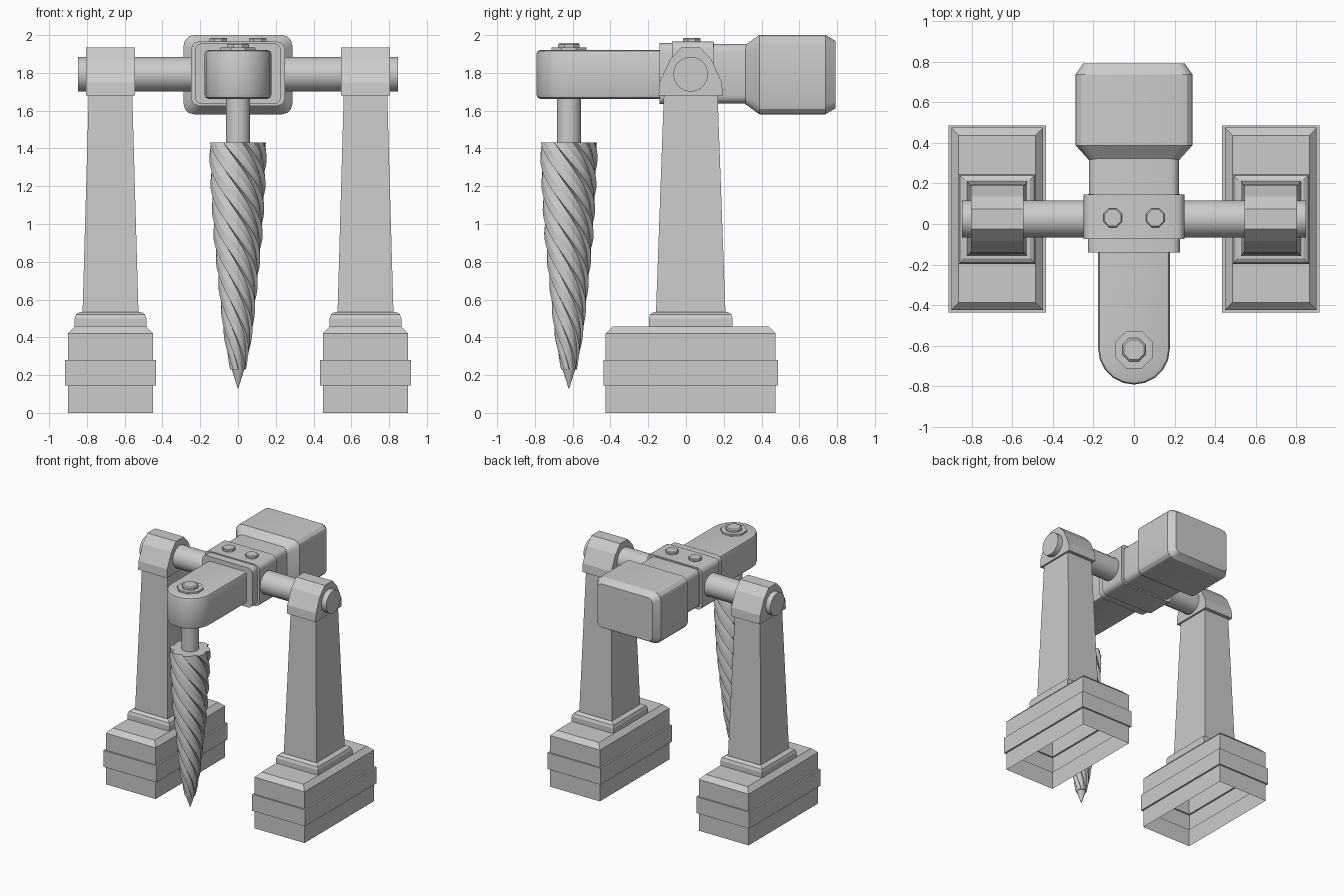
import bpy, bmesh
from math import pi, sin, cos, radians
from mathutils import Vector

if "Cube" in bpy.data.objects:
    bpy.data.objects.remove(bpy.data.objects["Cube"])

YC = 0.025   # y of the legs and cross shaft
BIT_Y = -0.62


def loft(name, rings, start=True, end=True, smooth=None):
    """Skin a list of equal-length point rings, optionally capping the ends."""
    bm = bmesh.new()
    rows = [[bm.verts.new(p) for p in r] for r in rings]
    n = len(rows[0])
    for a, b in zip(rows, rows[1:]):
        for i in range(n):
            j = (i + 1) % n
            bm.faces.new((a[i], a[j], b[j], b[i]))
    if start:
        bm.faces.new(rows[0][::-1])
    if end:
        bm.faces.new(rows[-1])
    bmesh.ops.recalc_face_normals(bm, faces=bm.faces)
    me = bpy.data.meshes.new(name)
    bm.to_mesh(me)
    bm.free()
    ob = bpy.data.objects.new(name, me)
    bpy.context.collection.objects.link(ob)
    if smooth:
        bpy.ops.object.select_all(action='DESELECT')
        ob.select_set(True)
        bpy.context.view_layer.objects.active = ob
        bpy.ops.object.shade_smooth_by_angle(angle=radians(smooth))
    return ob


def round_rect(hx, hy, r=0.0, seg=3):
    """Rounded rectangle points about the origin."""
    if r == 0:
        return [(hx, hy), (-hx, hy), (-hx, -hy), (hx, -hy)]
    pts = []
    for k, (sx, sy) in enumerate([(1, 1), (-1, 1), (-1, -1), (1, -1)]):
        for i in range(seg + 1):
            a = (k + i / seg) * pi / 2
            pts.append((sx * (hx - r) + r * cos(a), sy * (hy - r) + r * sin(a)))
    return pts


def flat_z(pts, z, cx=0, cy=0):
    return [Vector((cx + x, cy + y, z)) for x, y in pts]


def flat_y(pts, y, cz):
    return [Vector((x, y, cz + z)) for x, z in pts]


def circle(r, n):
    return [(r * cos(2 * pi * (i + .5) / n), r * sin(2 * pi * (i + .5) / n)) for i in range(n)]


def post(name, x, y, n, prof, smooth=None):
    """Vertical turned part from (radius, z) pairs."""
    return loft(name, [flat_z(circle(r, n), z, x, y) for r, z in prof], smooth=smooth)


for s, side in ((-1, "left"), (1, "right")):
    cx = s * 0.675
    # hollow foot with a raised band, open underneath
    foot = [(.226, .45, 0), (.226, .45, .145), (.24, .462, .145), (.24, .462, .28),
            (.226, .45, .28), (.226, .45, .42), (.19, .412, .458)]
    loft(side + "_foot", [flat_z(round_rect(a, b), z, cx, YC) for a, b, z in foot], start=False)
    # rounded plinth under the leg
    plinth = [(.19, .222, .455), (.19, .222, .50), (.182, .214, .522), (.162, .194, .535)]
    loft(side + "_plinth", [flat_z(round_rect(a, b), z, cx, YC) for a, b, z in plinth])
    # tapered leg
    leg = [(.148, .184, .53), (.115, .142, 1.69)]
    loft(side + "_leg", [flat_z(round_rect(a, b), z, cx, YC) for a, b, z in leg])
    # faceted bearing head
    half = [(.17, 1.68), (.165, 1.75), (.11, 1.87), (.05, 1.935)]
    prof = half + [(-y, z) for y, z in half[::-1]]
    loft(side + "_bearing_head", [[Vector((s * x, YC + y, z)) for y, z in prof] for x in (.545, .805)])
    # clamp bolt
    post(side + "_clamp_bolt", s * .105, YC + .005, 8, [(.05, 1.95), (.05, 1.98), (.044, 1.986)])

# cross shaft
loft("cross_shaft", [[Vector((x, YC + a, 1.793 + b)) for a, b in circle(.092, 24)]
                     for x in (-.848, .848)], smooth=30)


# front arm with rounded end
def arm_outline(inset):
    r = .177 - inset
    nose = [(r * cos(pi + pi * i / 10), -.615 + r * sin(pi + pi * i / 10)) for i in range(11)]
    return nose + [(r, -.1), (-r, -.1)]


loft("front_arm", [flat_z(arm_outline(i), z) for i, z in
                   ((.022, 1.663), (.006, 1.669), (0, 1.685), (0, 1.9), (.006, 1.915), (.022, 1.921))],
     smooth=35)

# neck, clamp sleeve and its wider centre band
for name, hx, hz, y0, y1 in (("neck", .222, .157, .1, .34),
                             ("clamp_sleeve", .228, .162, -.14, .148),
                             ("clamp_band", .248, .170, -.075, .146)):
    loft(name, [flat_y(round_rect(hx, hz, .04), y, 1.796) for y in (y0, y1)], smooth=35)

# motor housing
housing = [(.222, .157, .04, .315), (.288, .21, .055, .388), (.288, .21, .055, .738),
           (.25, .178, .04, .792)]
loft("motor_housing", [flat_y(round_rect(a, b, r), y, 1.791) for a, b, r, y in housing], smooth=25)

# bit spindle, washer and nut
post("bit_spindle", 0, BIT_Y, 20, [(.065, 1.41), (.065, 1.68)], smooth=30)
post("bit_washer", 0, BIT_Y, 8, [(.1, 1.91), (.1, 1.935)])
post("bit_nut", 0, BIT_Y, 8, [(.062, 1.93), (.062, 1.95), (.053, 1.958)])

# fluted, twisted drill bit
keys = [(.23, .042), (.42, .078), (.65, .102), (.95, .132), (1.2, .146), (1.40, .154), (1.432, .154)]


def radius(z):
    for (z0, r0), (z1, r1) in zip(keys, keys[1:]):
        if z <= z1:
            return r0 + (r1 - r0) * (z - z0) / (z1 - z0)
    return keys[-1][1]


TEETH, STEPS = 8, 40
rings = []
for k in range(STEPS + 1):
    z = .23 + 1.202 * k / STEPS
    twist = -2 * pi * 1.1 * k / STEPS
    ring = []
    for t in range(TEETH):
        for frac, depth in ((0, .84), (.12, 1.0), (.55, .95)):
            a = 2 * pi * (t + frac) / TEETH + twist
            r = radius(z) * depth
            ring.append(Vector((r * cos(a), BIT_Y + r * sin(a), z)))
    rings.append(ring)
loft("drill_bit", rings, smooth=25)
post("drill_tip", 0, BIT_Y, 12, [(.002, .13), (.036, .235)])
